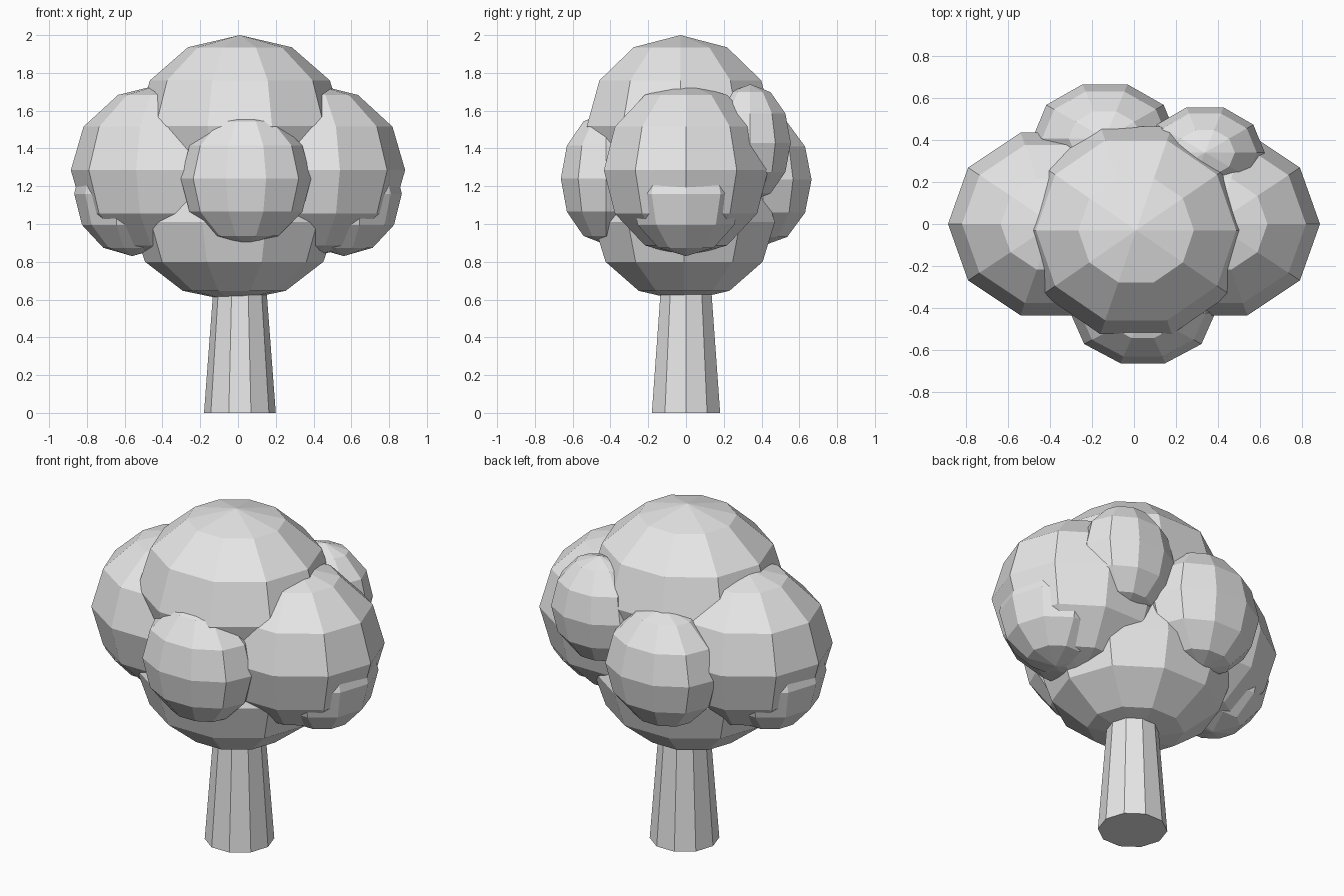
import bpy, bmesh, math

if "Cube" in bpy.data.objects:
    bpy.data.objects.remove(bpy.data.objects["Cube"])

SIDES, RINGS = 10, 6

grey = bpy.data.materials.new("plain_grey")
grey.diffuse_color = (0.8, 0.8, 0.8, 1)
grey.use_nodes = True
grey.node_tree.nodes["Principled BSDF"].inputs["Base Color"].default_value = grey.diffuse_color


def lathe(name, profile, centre=(0, 0, 0), scale=(1, 1, 1)):
    """Spin (radius, height) points into a flat-faced ten-sided solid, closing both ends."""
    bm = bmesh.new()
    loops = []
    for r, z in profile:
        count = SIDES if r > 1e-5 else 1
        loops.append([bm.verts.new((r * math.cos(2 * math.pi * i / SIDES),
                                    r * math.sin(2 * math.pi * i / SIDES), z))
                      for i in range(count)])
    for a, b in zip(loops, loops[1:]):
        for i in range(SIDES):
            j = (i + 1) % SIDES
            if len(a) == 1:
                bm.faces.new((a[0], b[j], b[i]))
            elif len(b) == 1:
                bm.faces.new((a[i], a[j], b[0]))
            else:
                bm.faces.new((a[i], a[j], b[j], b[i]))
    for end in (loops[0], loops[-1]):
        if len(end) > 1:
            bm.faces.new(end)
    bmesh.ops.scale(bm, vec=scale, verts=bm.verts)
    bmesh.ops.recalc_face_normals(bm, faces=bm.faces)
    mesh = bpy.data.meshes.new(name)
    bm.to_mesh(mesh)
    bm.free()
    mesh.materials.append(grey)
    obj = bpy.data.objects.new(name, mesh)
    obj.location = centre
    bpy.context.collection.objects.link(obj)
    return obj


# Half-circle profile of a leaf ball, bottom to top
ball = [(math.sin(math.pi * k / RINGS), -math.cos(math.pi * k / RINGS))
        for k in range(RINGS + 1)]

# Tapered trunk, running up into the crown
lathe("trunk", [(0.19, 0), (0.135, 0.73)], (0.01, 0, 0))

# Central crown: two large stacked balls
lathe("crown_top", ball, (0.01, -0.03, 1.52), (0.55, 0.52, 0.48))
lathe("crown_bottom", ball, (-0.02, -0.01, 1.01), (0.545, 0.505, 0.42))

# Side balls with a smaller one low on each
for side, s in (("left", -1), ("right", 1)):
    lathe(side + "_leaf_ball", ball, (s * 0.385, 0, 1.285), (0.5, 0.457, 0.46))
    lathe(side + "_low_leaf_ball", ball, (s * 0.56, 0, 1.16), (0.307, 0.31, 0.33))

# Front and back balls
lathe("front_leaf_ball", ball, (0.042, -0.423, 1.24), (0.345, 0.252, 0.35))
lathe("back_left_leaf_ball", ball, (-0.138, 0.408, 1.235), (0.345, 0.27, 0.35))
lathe("back_right_leaf_ball", ball, (0.338, 0.34, 1.43), (0.284, 0.226, 0.31))
